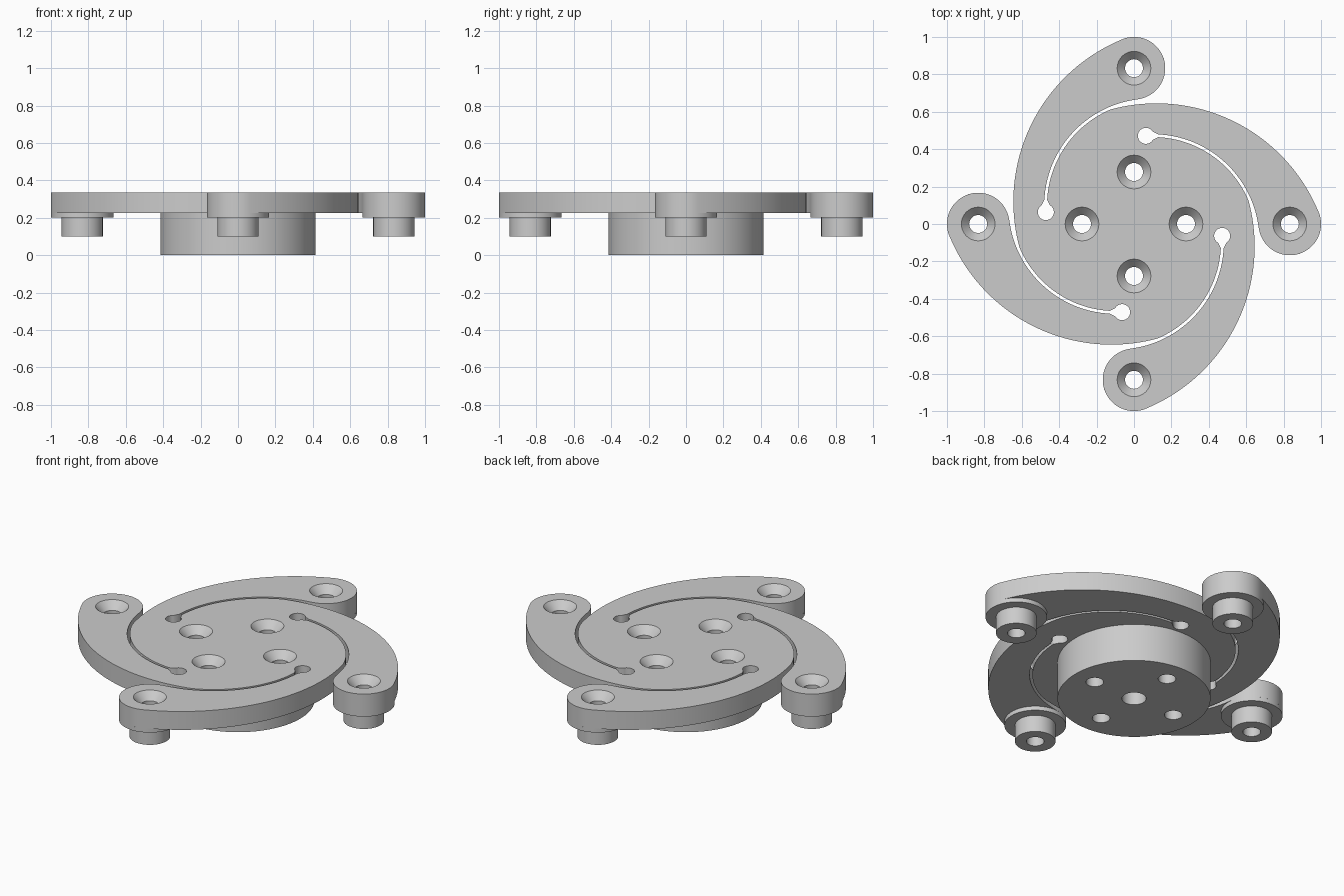
import bpy, bmesh
from math import sin, cos, pi, atan2, acos, hypot, radians
from mathutils import Vector, Matrix

if "Cube" in bpy.data.objects:
    bpy.data.objects.remove(bpy.data.objects["Cube"])

TOP, UNDER = 0.335, 0.225      # spiral plate heights
ARM_R, PAD_R = 0.833, 0.167    # arm tip position and pad radius
HOLE_R = 0.278                 # hub screw circle

steel = bpy.data.materials.new("plain_grey")
steel.use_nodes = True
steel.diffuse_color = (0.6, 0.6, 0.6, 1)
steel.node_tree.nodes["Principled BSDF"].inputs["Base Color"].default_value = (0.6, 0.6, 0.6, 1)


def finish(name, bm):
    bmesh.ops.recalc_face_normals(bm, faces=bm.faces)
    mesh = bpy.data.meshes.new(name)
    bm.to_mesh(mesh)
    bm.free()
    mesh.materials.append(steel)
    obj = bpy.data.objects.new(name, mesh)
    bpy.context.collection.objects.link(obj)
    return obj


def lathe(bm, profile, x=0, y=0, n=64):
    """Closed solid turned from (radius, height) points."""
    rings = [[bm.verts.new((x + r * cos(2 * pi * i / n), y + r * sin(2 * pi * i / n), z))
              for i in range(n)] for r, z in profile]
    for a, b in zip(rings, rings[1:]):
        for i in range(n):
            j = (i + 1) % n
            bm.faces.new((a[i], a[j], b[j], b[i]))
    bm.faces.new(rings[0][::-1])
    bm.faces.new(rings[-1])


def arc(c, r, a0, a1, n):
    return [c + r * Vector((cos(a0 + (a1 - a0) * i / n), sin(a0 + (a1 - a0) * i / n)))
            for i in range(n + 1)]


def angle(v):
    return atan2(v.y, v.x)


def around(radius):
    return [(radius * cos(k * pi / 2), radius * sin(k * pi / 2)) for k in range(4)]


# Outline of one arm: outer sweep, rounded tip, slot, relief hole, slot return
pad = Vector((0, ARM_R))
sweep_c, sweep_r = Vector((0.292, 0.12)), 0.937
slot_c, slot_out, slot_in = Vector((0.091, 0.10)), 0.571, 0.556
slot_end = radians(177)
relief = slot_c + (slot_out + slot_in) / 2 * Vector((cos(radians(183.7)), sin(radians(183.7))))

# Where the slot return meets the next arm's sweep
next_c = Vector((sweep_c.y, -sweep_c.x))
d = next_c - slot_c
meet = angle(d) - acos((slot_in ** 2 + d.length ** 2 - sweep_r ** 2) / (2 * slot_in * d.length)) + 2 * pi
meet_pt = slot_c + slot_in * Vector((cos(meet), sin(meet)))
sweep_start = angle(meet_pt - next_c) + pi / 2
tip_start = angle(pad - sweep_c)
tip_end = angle(slot_c - pad)

arm = (arc(sweep_c, sweep_r, sweep_start, tip_start, 48)[:-1]
       + arc(pad, PAD_R, tip_start, tip_end, 40)[:-1]
       + arc(slot_c, slot_out, tip_end + pi, slot_end, 40)
       + arc(relief, 0.043, radians(120), radians(420), 28)
       + arc(slot_c, slot_in, slot_end, meet, 36)[:-1])

bm = bmesh.new()
outline = [Matrix.Rotation(-k * pi / 2, 2) @ p for k in range(4) for p in arm]
base = bm.faces.new([bm.verts.new((p.x, p.y, UNDER)) for p in outline])
top = bmesh.ops.extrude_face_region(bm, geom=[base], use_keep_orig=True)
bmesh.ops.translate(bm, vec=(0, 0, TOP - UNDER),
                    verts=[g for g in top["geom"] if isinstance(g, bmesh.types.BMVert)])
parts = [finish("spiral_plate", bm)]

# Round hub beneath the plate
bm = bmesh.new()
lathe(bm, [(0.415, 0), (0.415, UNDER)], n=96)
parts.append(finish("hub", bm))

# Stepped feet beneath the arm tips
for k, (x, y) in enumerate(around(ARM_R)):
    bm = bmesh.new()
    lathe(bm, [(0.11, 0.1), (0.11, 0.2), (PAD_R, 0.2), (PAD_R, UNDER)], x, y)
    parts.append(finish(f"arm_foot_{k + 1}", bm))

# Cutter: countersunk screw holes and the blind centre bore
bm = bmesh.new()
for x, y in around(ARM_R) + around(HOLE_R):
    lathe(bm, [(0.048, -0.1), (0.048, TOP - 0.045), (0.09, TOP), (0.09, TOP + 0.1)], x, y, 48)
lathe(bm, [(0.066, -0.1), (0.066, 0.2)], n=48)
cutter = finish("hole_cutter", bm)
cutter.hide_render = True

for obj in parts:
    bpy.ops.object.select_all(action="DESELECT")
    obj.select_set(True)
    bpy.context.view_layer.objects.active = obj
    cut = obj.modifiers.new("holes", "BOOLEAN")
    cut.object, cut.operation, cut.solver = cutter, "DIFFERENCE", "EXACT"
    bpy.ops.object.modifier_apply(modifier=cut.name)
    bpy.ops.object.shade_smooth_by_angle(angle=radians(30))

bpy.data.objects.remove(cutter)
